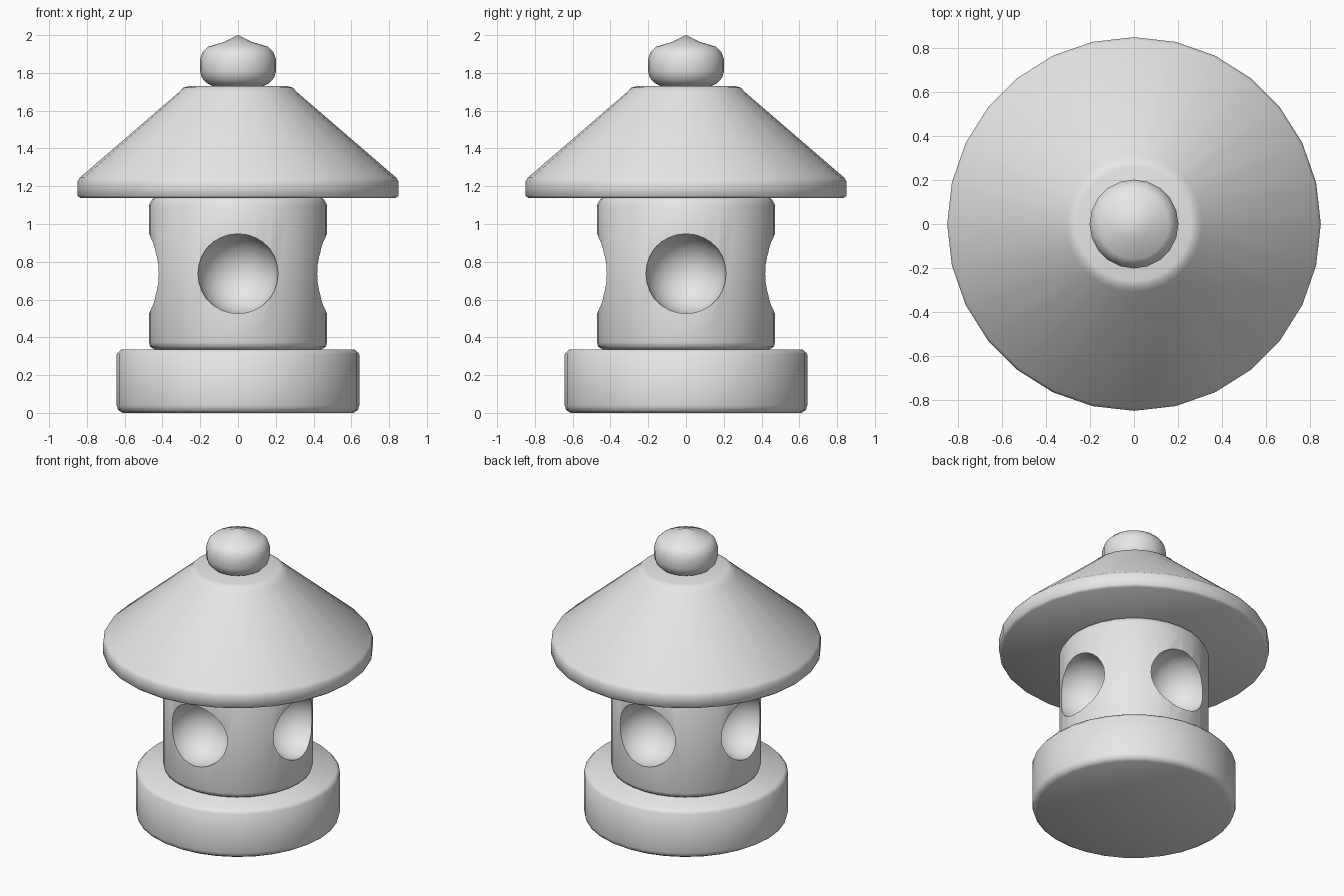
import bpy
import bmesh
from math import cos, sin, pi, radians
from mathutils import Vector, Matrix

start_cube = bpy.data.objects.get("Cube")
if start_cube:
    bpy.data.objects.remove(start_cube, do_unlink=True)

# One plain stone colour
stone = bpy.data.materials.new("stone_grey")
stone.use_nodes = True
stone.diffuse_color = (0.8, 0.8, 0.8, 1)
stone.node_tree.nodes["Principled BSDF"].inputs["Base Color"].default_value = (0.8, 0.8, 0.8, 1)


def add_object(name, bm):
    bmesh.ops.recalc_face_normals(bm, faces=bm.faces)
    mesh = bpy.data.meshes.new(name)
    bm.to_mesh(mesh)
    bm.free()
    mesh.materials.append(stone)
    obj = bpy.data.objects.new(name, mesh)
    bpy.context.collection.objects.link(obj)
    return obj


def lathe(name, profile, sides):
    """Turn (radius, height) points around z into a closed solid."""
    bm = bmesh.new()
    verts = [bm.verts.new((r, 0, z)) for r, z in profile]
    edges = [bm.edges.new(pair) for pair in zip(verts, verts[1:])]
    bmesh.ops.spin(bm, geom=verts + edges, cent=(0, 0, 0), axis=(0, 0, 1),
                   angle=2 * pi, steps=sides)
    bmesh.ops.remove_doubles(bm, verts=bm.verts, dist=0.0005)
    return add_object(name, bm)


def select_only(obj):
    bpy.ops.object.select_all(action='DESELECT')
    obj.select_set(True)
    bpy.context.view_layer.objects.active = obj


# Round base slab with eased edges
base = lathe("base", [(0, 0), (0.61, 0), (0.635, 0.015), (0.642, 0.04),
                      (0.642, 0.31), (0.62, 0.335), (0, 0.335)], 32)

# Drum-shaped light chamber
chamber = lathe("chamber", [(0, 0.33), (0.44, 0.335), (0.465, 0.35), (0.472, 0.375),
                            (0.472, 1.1), (0.455, 1.13), (0.44, 1.14), (0, 1.14)], 32)

# Wide conical roof
roof = lathe("roof", [(0, 1.137), (0.835, 1.137), (0.85, 1.15), (0.85, 1.225),
                      (0.838, 1.245), (0.31, 1.7), (0.29, 1.722), (0.26, 1.73), (0, 1.73)], 28)

# Squat finial with a small point
finial = lathe("finial", [(0, 1.72), (0.13, 1.728), (0.165, 1.745), (0.192, 1.775),
                          (0.202, 1.81), (0.202, 1.87), (0.188, 1.91), (0.16, 1.938),
                          (0.07, 1.965), (0, 2)], 20)

# Four round hollows scooped into the chamber
bm = bmesh.new()
for i in range(4):
    turn = i * pi / 2
    spot = Vector((0.44 * cos(turn), 0.44 * sin(turn), 0.737))
    place = Matrix.Translation(spot) @ Matrix.Rotation(turn, 4, 'Z') @ Matrix.Rotation(pi / 2, 4, 'Y')
    bmesh.ops.create_uvsphere(bm, u_segments=28, v_segments=16, radius=0.214, matrix=place)
cutter = add_object("hollow_cutter", bm)
cutter.hide_render = True

cut = chamber.modifiers.new("hollows", 'BOOLEAN')
cut.operation = 'DIFFERENCE'
cut.solver = 'EXACT'
cut.object = cutter
select_only(chamber)
bpy.ops.object.modifier_apply(modifier=cut.name)
bpy.data.objects.remove(cutter, do_unlink=True)

# Soft shading, crisp only at the hollow rims
for part in (base, chamber, roof, finial):
    select_only(part)
    bpy.ops.object.shade_smooth_by_angle(angle=radians(50))
